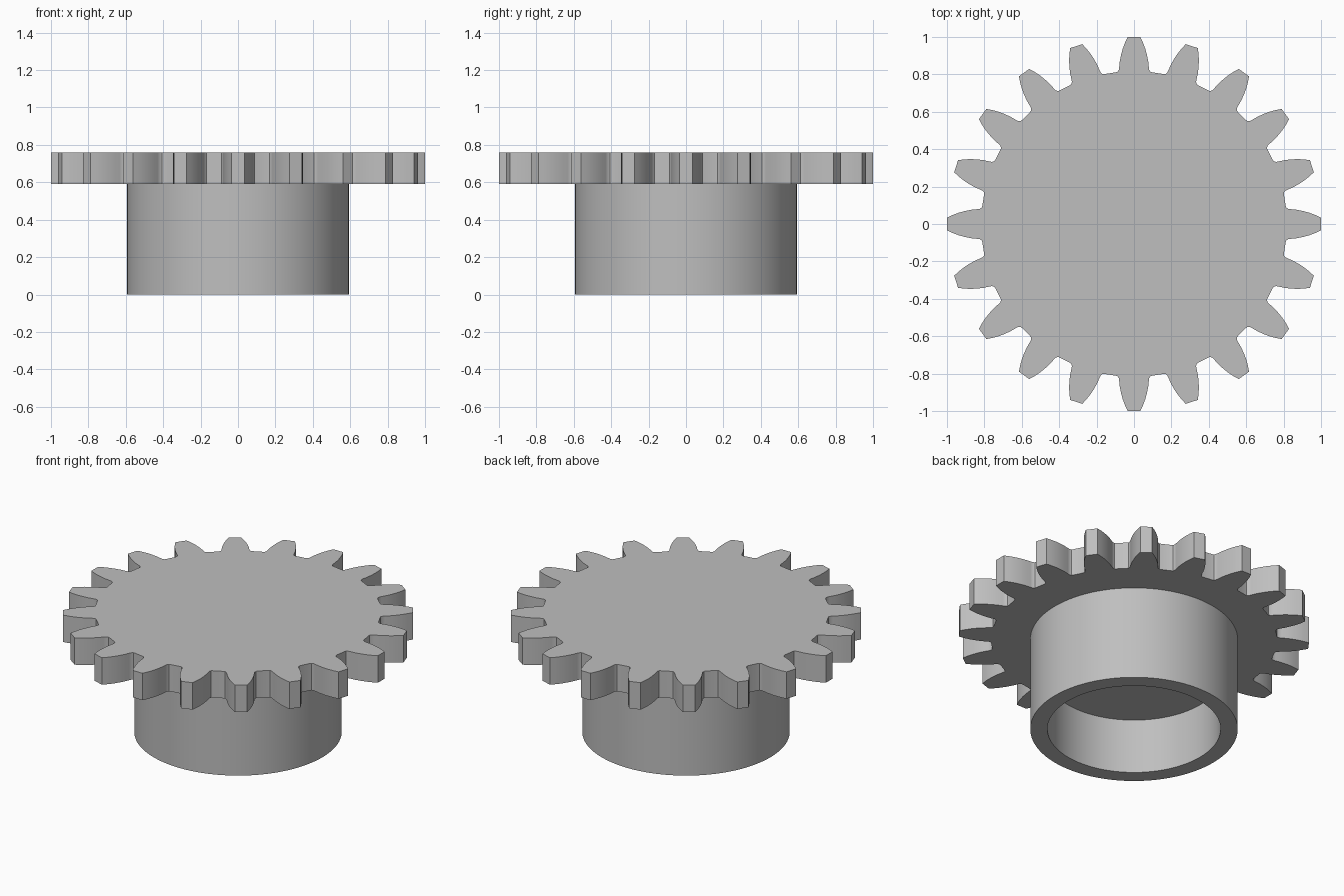
import bpy
import bmesh
from math import pi, radians
from mathutils import Matrix, Vector

if "Cube" in bpy.data.objects:
    bpy.data.objects.remove(bpy.data.objects["Cube"], do_unlink=True)

TEETH = 20
GEAR_BOTTOM, GEAR_TOP = 0.59, 0.76
HUB_RADIUS, BORE_RADIUS, BORE_DEPTH = 0.593, 0.495, 0.345
HUB_SEGMENTS = 96

grey = bpy.data.materials.new("plain grey")
grey.use_nodes = True
colour = (0.52, 0.52, 0.52, 1)
grey.diffuse_color = colour
grey.node_tree.nodes["Principled BSDF"].inputs["Base Color"].default_value = colour


def finish(bm, name):
    """Turn a bmesh into a smooth-shaded object with sharp edges kept."""
    bmesh.ops.recalc_face_normals(bm, faces=bm.faces)
    mesh = bpy.data.meshes.new(name)
    bm.to_mesh(mesh)
    bm.free()
    mesh.materials.append(grey)
    obj = bpy.data.objects.new(name, mesh)
    bpy.context.collection.objects.link(obj)
    bpy.ops.object.select_all(action="DESELECT")
    obj.select_set(True)
    bpy.context.view_layer.objects.active = obj
    bpy.ops.object.shade_smooth_by_angle(angle=radians(30))
    return obj


# Gear plate: one tooth flank, mirrored and repeated around the rim
flank = [(0.034, 1.0), (0.048, 0.97), (0.060, 0.938), (0.069, 0.905),
         (0.076, 0.87), (0.079, 0.84), (0.081, 0.825), (0.088, 0.814), (0.098, 0.811)]
tooth = [Vector((-x, y, GEAR_BOTTOM)) for x, y in reversed(flank)]
tooth += [Vector((x, y, GEAR_BOTTOM)) for x, y in flank]

bm = bmesh.new()
outline = []
for i in range(TEETH):
    turn = Matrix.Rotation(-2 * pi * i / TEETH, 3, "Z")
    outline += [bm.verts.new(turn @ p) for p in tooth]
plate = bm.faces.new(outline)
extruded = bmesh.ops.extrude_face_region(bm, geom=[plate], use_keep_orig=True)
top = [v for v in extruded["geom"] if isinstance(v, bmesh.types.BMVert)]
bmesh.ops.translate(bm, verts=top, vec=(0, 0, GEAR_TOP - GEAR_BOTTOM))
finish(bm, "gear_plate")

# Hub: a turned profile with a blind bore open at the bottom
profile = [(BORE_RADIUS, BORE_DEPTH), (BORE_RADIUS, 0), (HUB_RADIUS, 0),
           (HUB_RADIUS, GEAR_BOTTOM + 0.01)]
bm = bmesh.new()
points = [bm.verts.new((r, 0, z)) for r, z in profile]
edges = [bm.edges.new(pair) for pair in zip(points, points[1:])]
bmesh.ops.spin(bm, geom=points + edges, cent=(0, 0, 0), axis=(0, 0, 1),
               angle=2 * pi, steps=HUB_SEGMENTS, use_merge=True)
bmesh.ops.remove_doubles(bm, verts=bm.verts, dist=0.0001)
bmesh.ops.holes_fill(bm, edges=[e for e in bm.edges if e.is_boundary], sides=0)
finish(bm, "hub")
